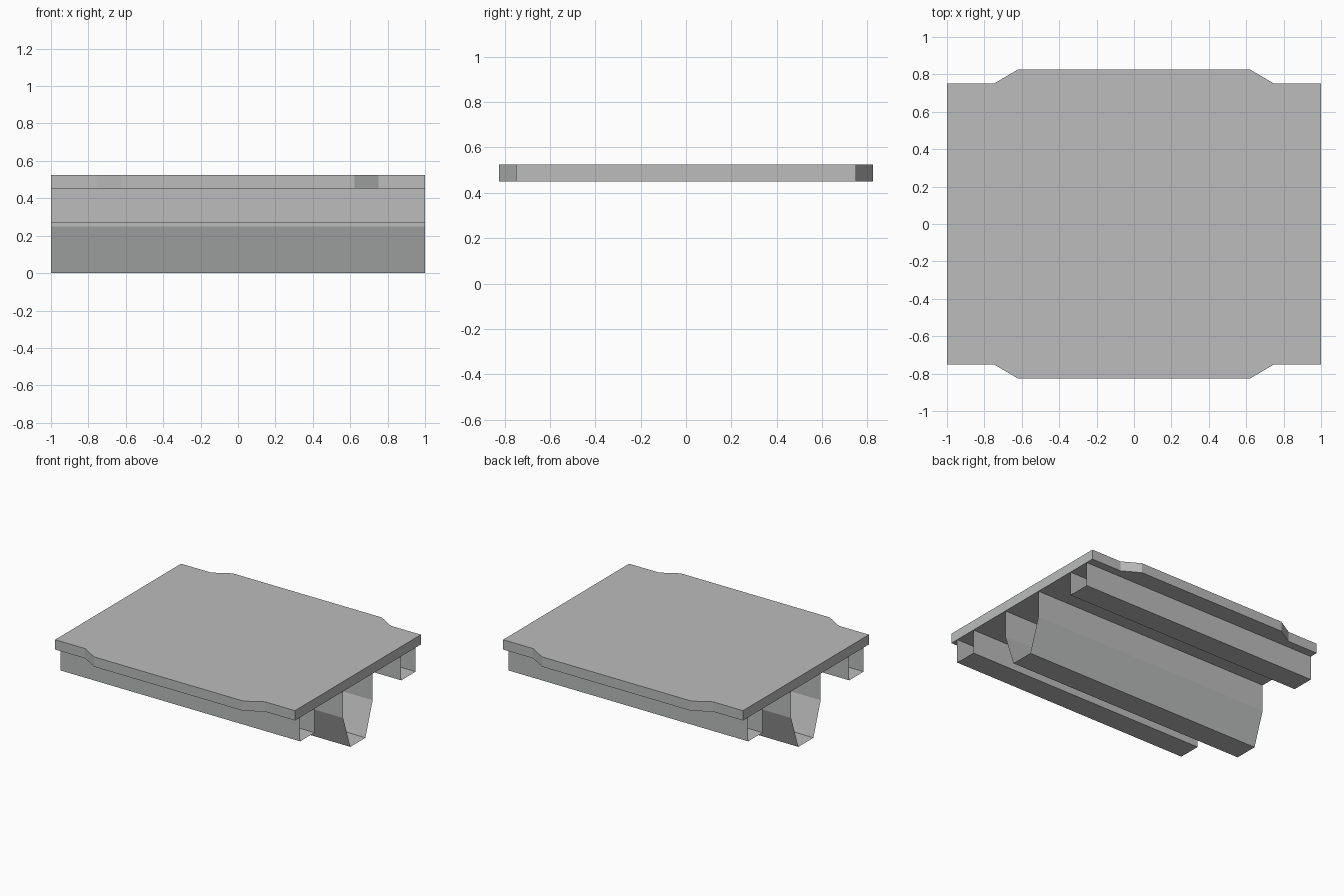
import bpy

if "Cube" in bpy.data.objects:
    bpy.data.objects.remove(bpy.data.objects["Cube"])

Z_TOP, Z_UNDER = 0.525, 0.451   # deck top and underside

# Mid-grey concrete colour
grey = bpy.data.materials.new("concrete_grey")
grey.diffuse_color = (0.495, 0.505, 0.498, 1)
grey.use_nodes = True
grey.node_tree.nodes["Principled BSDF"].inputs["Base Color"].default_value = grey.diffuse_color


def make_mesh(name, verts, faces):
    mesh = bpy.data.meshes.new(name)
    mesh.from_pydata(verts, [], faces)
    mesh.materials.append(grey)
    mesh.update()
    obj = bpy.data.objects.new(name, mesh)
    bpy.context.collection.objects.link(obj)
    return obj


def slab(name, outline, z0, z1):
    """Closed plate from a counter-clockwise outline."""
    n = len(outline)
    verts = [(x, y, z) for z in (z0, z1) for x, y in outline]
    faces = [tuple(reversed(range(n))), tuple(range(n, 2 * n))]
    faces += [(i, (i + 1) % n, n + (i + 1) % n, n + i) for i in range(n)]
    return make_mesh(name, verts, faces)


def channel(name, profile):
    """Open-ended sheet: a (y, z) profile swept along the full length."""
    n = len(profile)
    verts = [(x, y, z) for x in (-1, 1) for y, z in profile]
    faces = [(n + i, n + i + 1, i + 1, i) for i in range(n - 1)]
    return make_mesh(name, verts, faces)


# Deck plate with bulged long edges
front_edge = [(-1, -0.75), (-0.75, -0.75), (-0.622, -0.825),
              (0.622, -0.825), (0.75, -0.75), (1, -0.75)]
back_edge = [(-x, -y) for x, y in front_edge]
slab("deck", front_edge + back_edge, Z_UNDER, Z_TOP)

# Deep tapered centre beam, open at both ends
half = [(-0.176, Z_UNDER), (-0.176, 0.25), (-0.09, 0)]
channel("centre_beam", half + [(-y, z) for y, z in reversed(half)])

# Two shallow box rails under the long edges
for side, c in (("front", -0.602), ("back", 0.602)):
    w = 0.086
    channel(side + "_rail", [(c - w, Z_UNDER), (c - w, 0.27),
                             (c + w, 0.27), (c + w, Z_UNDER)])
